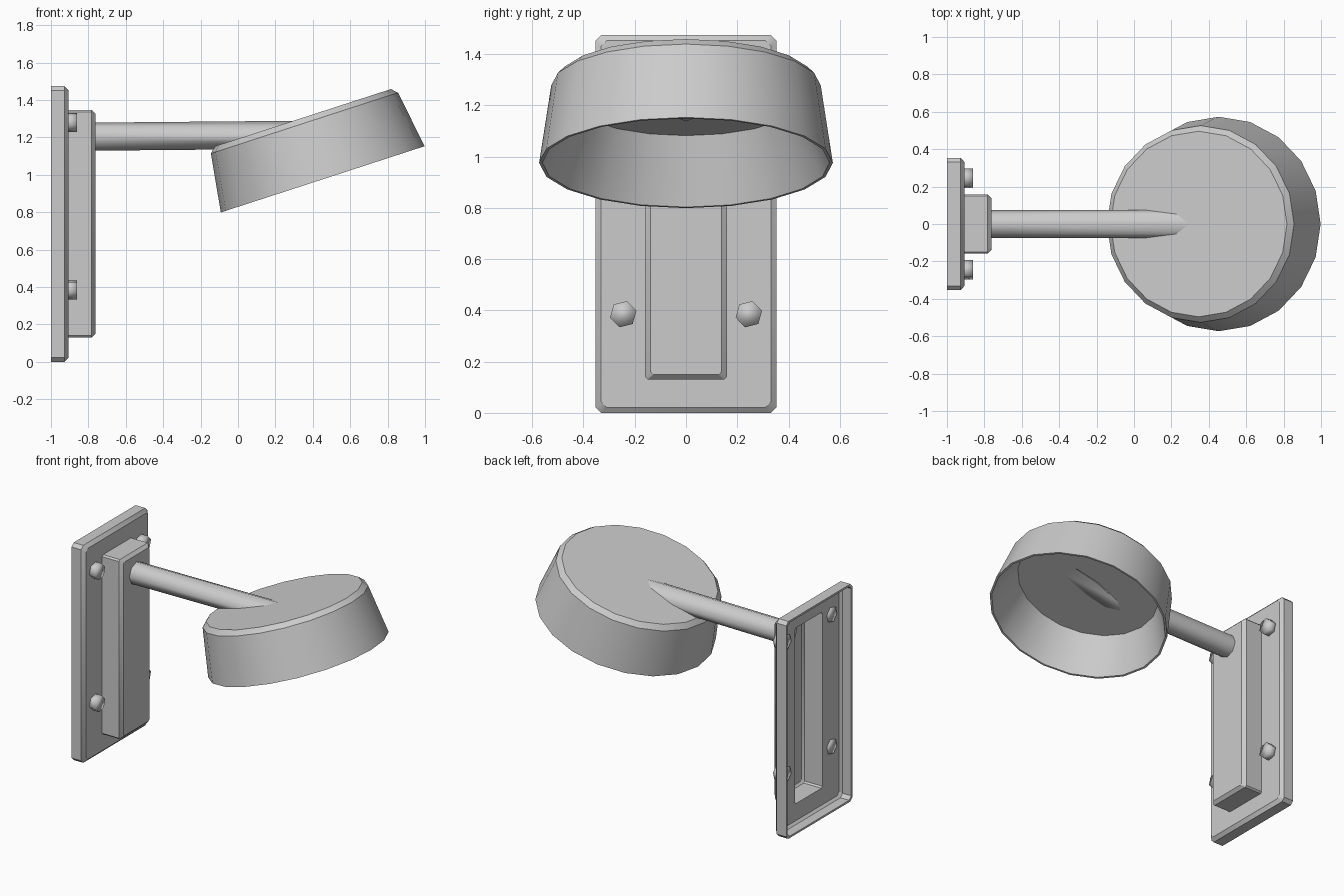
import bpy, bmesh, math
from mathutils import Vector

if "Cube" in bpy.data.objects:
    bpy.data.objects.remove(bpy.data.objects["Cube"])


def loft(name, rings, angle=30):
    """Skin a list of equal-sized rings and cap both ends."""
    bm = bmesh.new()
    loops = [[bm.verts.new(p) for p in ring] for ring in rings]
    n = len(loops[0])
    for a, b in zip(loops, loops[1:]):
        for i in range(n):
            j = (i + 1) % n
            bm.faces.new((a[i], a[j], b[j], b[i]))
    bm.faces.new(loops[0])
    bm.faces.new(loops[-1])
    bmesh.ops.recalc_face_normals(bm, faces=bm.faces)
    mesh = bpy.data.meshes.new(name)
    bm.to_mesh(mesh)
    bm.free()
    for p in mesh.polygons:
        p.use_smooth = True
    mesh.set_sharp_from_angle(angle=math.radians(angle))
    obj = bpy.data.objects.new(name, mesh)
    bpy.context.collection.objects.link(obj)
    return obj


def rect(x, w, z0, z1, c=0.022):
    """Rectangle in the y-z plane with cut corners."""
    return [(x, y, z) for y, z in (
        (-w + c, z0), (w - c, z0), (w, z0 + c), (w, z1 - c),
        (w - c, z1), (-w + c, z1), (-w, z1 - c), (-w, z0 + c))]


def circle(center, u, v, r, n, turn=0.0):
    steps = [turn + 2 * math.pi * i / n for i in range(n)]
    return [Vector(center) + r * (math.cos(t) * Vector(u) + math.sin(t) * Vector(v))
            for t in steps]


# Wall plate with raised spine, one thin shell that is open at the back
loft("wall_plate", [
    rect(-0.762, 0.138, 0.15, 1.327, 0.01),
    rect(-0.782, 0.159, 0.13, 1.347, 0.01),
    rect(-0.907, 0.159, 0.13, 1.347, 0.01),
    rect(-0.907, 0.332, 0.022, 1.452),
    rect(-0.928, 0.354, 0.0, 1.474),
    rect(-1.0, 0.354, 0.0, 1.474),
    rect(-1.0, 0.341, 0.013, 1.461),
    rect(-0.935, 0.341, 0.013, 1.461),
    rect(-0.92, 0.326, 0.028, 1.446),
    rect(-0.92, 0.146, 0.143, 1.334, 0.01),
    rect(-0.788, 0.146, 0.143, 1.334, 0.01),
    rect(-0.775, 0.132, 0.157, 1.32, 0.01)])

# Four screws through the plate
Y, Z = (0, 1, 0), (0, 0, 1)
for side, y in (("left", -0.245), ("right", 0.245)):
    for level, z in (("lower", 0.385), ("upper", 1.28)):
        loft(f"screw_{side}_{level}",
             [circle((x, y, z), Y, Z, 0.053, 6, 0.25) for x in (-0.925, -0.86)], 180)

# Shade: tilted hollow drum, rings given as (height along axis, radius)
tilt = math.radians(18)
base = Vector((0.453, 0, 0.976))
axis = Vector((-math.sin(tilt), 0, math.cos(tilt)))
across = Vector((math.cos(tilt), 0, math.sin(tilt)))
loft("shade", [circle(base + axis * h, across, Y, r, 20) for h, r in (
    (0.346, 0.496), (0.316, 0.526), (0.0, 0.573), (0.0, 0.56), (0.259, 0.455))])

# Arm: eight-sided bar, its end cut parallel to the shade's top
start = circle((-0.78, 0, 1.204), Y, Z, 0.075, 8)
along = Vector((1, 0, 0.009)).normalized()
end = [p + along * ((base + axis * 0.254 - p).dot(axis) / along.dot(axis)) for p in start]
loft("arm", [start, end], 60)
